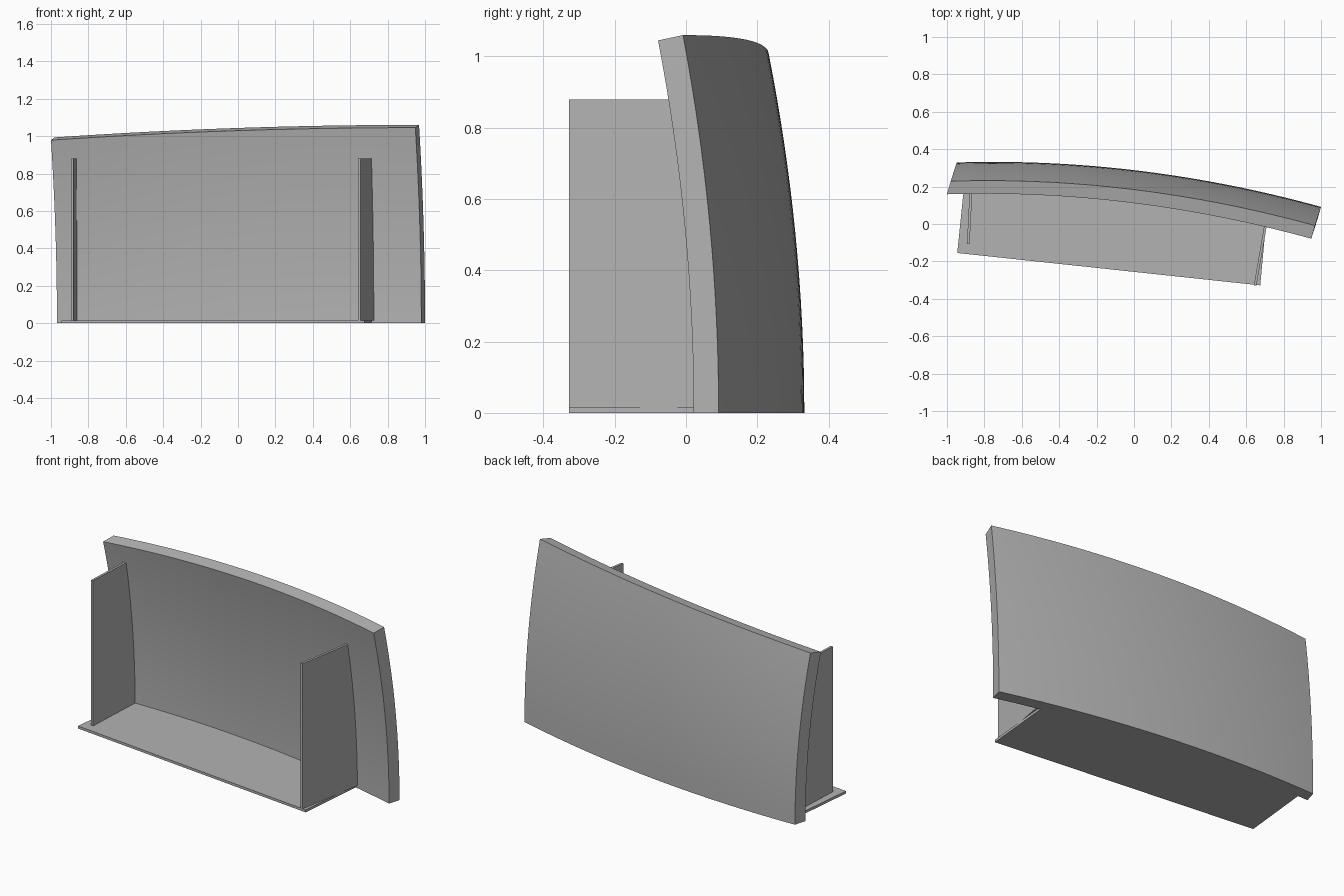
import bpy, bmesh
from math import radians
from mathutils import Vector

cube = bpy.data.objects.get("Cube")
if cube:
    bpy.data.objects.remove(cube)

grey = bpy.data.materials.new("plain grey")
grey.use_nodes = True
COLOUR = (0.45, 0.45, 0.45, 1)
grey.diffuse_color = COLOUR
grey.node_tree.nodes["Principled BSDF"].inputs["Base Color"].default_value = COLOUR

LEFT, RIGHT = -0.948, 1.0      # ends of the panel's foot
LEAN = Vector((-0.032, -0.1))  # how far the top curls forward
DEPTH = Vector((-0.02, -0.07)) # outer skin to inner skin
FLOOR = 0.015


def finish(name, bm, smooth=False):
    bmesh.ops.recalc_face_normals(bm, faces=bm.faces)
    mesh = bpy.data.meshes.new(name)
    bm.to_mesh(mesh)
    bm.free()
    mesh.materials.append(grey)
    obj = bpy.data.objects.new(name, mesh)
    bpy.context.collection.objects.link(obj)
    if smooth:
        bpy.ops.object.select_all(action='DESELECT')
        obj.select_set(True)
        bpy.context.view_layer.objects.active = obj
        bpy.ops.object.shade_smooth_by_angle(angle=radians(30))
    return obj


def prism(name, points, offset):
    """Flat outline pushed along an offset into a solid."""
    bm = bmesh.new()
    face = bm.faces.new([bm.verts.new(p) for p in points])
    new = bmesh.ops.extrude_face_region(bm, geom=[face])["geom"]
    bmesh.ops.translate(bm, vec=offset, verts=[g for g in new if isinstance(g, bmesh.types.BMVert)])
    return finish(name, bm)


def plan(x):
    return 0.332 - 0.0785 * (x + 0.75) ** 2


def top(x):
    return 1.06 - 0.067 * ((RIGHT - x) / (RIGHT - LEFT)) ** 2


def skin(x, v, inner):
    """Point on the panel: x along the foot, v up the height."""
    p = Vector((x, plan(x))) + LEAN * v * v + DEPTH * inner
    return Vector((p.x, p.y, top(x) * v - 0.015 * v * inner))


def inner_y(x, z):
    v = z / top(x)
    return plan(x - DEPTH.x - LEAN.x * v * v) + DEPTH.y + LEAN.y * v * v


# Curved panel: two skins joined round the rim
NU, NV = 32, 16
bm = bmesh.new()
grid = [[[bm.verts.new(skin(LEFT + (RIGHT - LEFT) * i / NU, j / NV, k))
          for j in range(NV + 1)] for i in range(NU + 1)] for k in (0, 1)]
for k in (0, 1):
    g = grid[k]
    for i in range(NU):
        for j in range(NV):
            bm.faces.new((g[i][j], g[i + 1][j], g[i + 1][j + 1], g[i][j + 1]))
a, b = grid
for j in (0, NV):
    for i in range(NU):
        bm.faces.new((a[i][j], a[i + 1][j], b[i + 1][j], b[i][j]))
for i in (0, NU):
    for j in range(NV):
        bm.faces.new((a[i][j], a[i][j + 1], b[i][j + 1], b[i][j]))
finish("curved_panel", bm, smooth=True)

# Floor plate with its back edge following the panel
N = 20
x0, x1 = -0.902, 0.714
back = [x1 + (x0 - x1) * i / N for i in range(N + 1)]
outline = [(-0.945, -0.155, 0), (0.675, -0.328, 0)]
outline += [(x, inner_y(x, 0) + 0.005, 0) for x in back]
prism("floor_plate", outline, (0, 0, FLOOR))


# Upright side plates with curved back edges
def side_plate(name, x, y, slope, height):
    rise = [FLOOR + (height - FLOOR) * i / N for i in range(N + 1)]
    pts = [(x, y, height), (x, y, FLOOR)]
    for z in rise:
        xb = x
        for _ in range(4):
            yb = inner_y(xb, z) + 0.008
            xb = x + slope * (yb - y)
        pts.append((xb, yb, z))
    prism(name, pts, (0.014, 0, 0))


side_plate("left_side_plate", 0.641, -0.328, 0.172, 0.88)
side_plate("right_side_plate", -0.893, -0.107, 0.05, 0.88)
